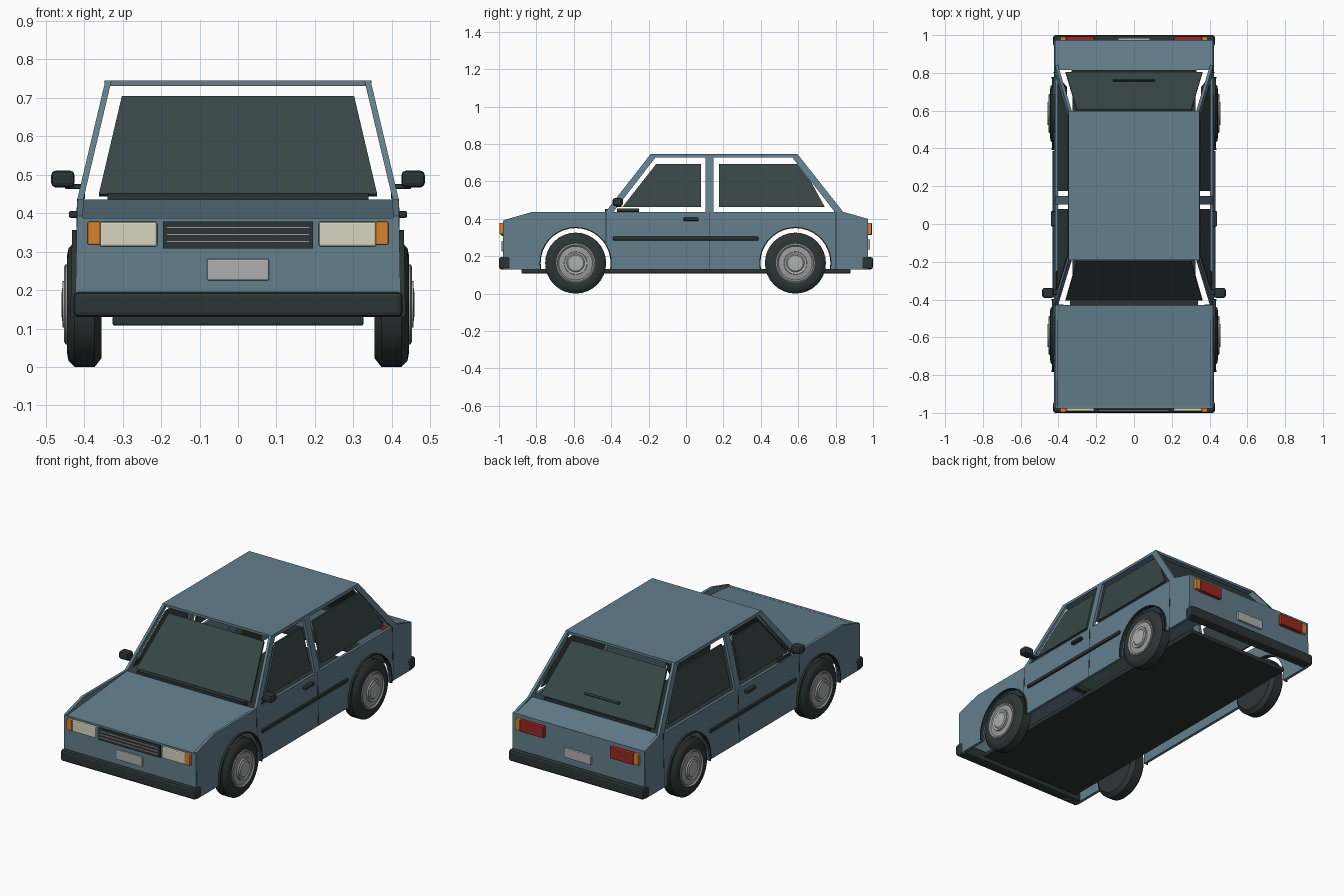
import bpy, bmesh, math
from mathutils import Vector

if "Cube" in bpy.data.objects:
    bpy.data.objects.remove(bpy.data.objects["Cube"])

def mat(name, r, g, b):
    m = bpy.data.materials.new(name)
    m.diffuse_color = (r, g, b, 1)
    m.use_nodes = True
    m.node_tree.nodes["Principled BSDF"].inputs["Base Color"].default_value = m.diffuse_color
    return m

BLUE = mat("blue grey paint", .125, .21, .265)
GLASS = mat("dark glass", .038, .062, .06)
BLACK = mat("black trim", .024, .036, .034)
RUBBER = mat("tyre rubber", .026, .036, .034)
STEEL = mat("wheel steel", .33, .33, .33)
SILVER = mat("silver", .42, .43, .43)
LAMP = mat("lamp cream", .68, .66, .52)
AMBER = mat("amber", .68, .22, .03)
RED = mat("red", .32, .02, .016)

def finish(name, bm, m, bevel=0, smooth=False):
    bmesh.ops.recalc_face_normals(bm, faces=bm.faces)
    me = bpy.data.meshes.new(name)
    bm.to_mesh(me)
    bm.free()
    me.materials.append(m)
    ob = bpy.data.objects.new(name, me)
    bpy.context.collection.objects.link(ob)
    if bevel:
        md = ob.modifiers.new("bevel", 'BEVEL')
        md.width, md.segments = bevel, 2
    if smooth:
        bpy.context.view_layer.objects.active = ob
        ob.select_set(True)
        bpy.ops.object.shade_smooth_by_angle(angle=math.radians(35))
        ob.select_set(False)
    return ob

def box(name, x, y, z, m, bevel=0):
    bm = bmesh.new()
    bmesh.ops.create_cube(bm, size=1)
    for v in bm.verts:
        v.co = [(a[0] + a[1]) / 2 + c * (a[1] - a[0]) for a, c in zip((x, y, z), v.co)]
    return finish(name, bm, m, bevel)

def slab(name, pts, offset, m):
    """Polygon given a thickness by an offset vector."""
    bm = bmesh.new()
    n = len(pts)
    a = [bm.verts.new(p) for p in pts]
    b = [bm.verts.new(Vector(p) + Vector(offset)) for p in pts]
    bm.faces.new(a)
    bm.faces.new(b[::-1])
    for i in range(n):
        bm.faces.new((a[i], a[(i + 1) % n], b[(i + 1) % n], b[i]))
    return finish(name, bm, m)

def lathe(name, prof, cx, cy, cz, side, m, n=32):
    """Profile of (x, radius) turned about the axle."""
    bm = bmesh.new()
    rings = []
    for x, r in prof:
        rings.append([bm.verts.new((side * (cx + x), cy + r * math.cos(t * math.tau / n),
                                    cz + r * math.sin(t * math.tau / n))) for t in range(n)])
    for p, q in zip(rings, rings[1:]):
        for i in range(n):
            bm.faces.new((p[i], p[(i + 1) % n], q[(i + 1) % n], q[i]))
    bm.faces.new(rings[0])
    bm.faces.new(rings[-1])
    return finish(name, bm, m, smooth=True)

BELT, ROOF, SILL, AXLE, ARCH = .437, .745, .13, .163, .19
WHEELS = (-.59, .585)

def flank(z):
    """Outer half width of the body at a height."""
    return .424 - .006 * (z - SILL) / .307 if z <= BELT else .418 - .073 * (z - BELT) / (ROOF - BELT)

def arch(cy, r, flip=False):
    a0 = math.asin((SILL - AXLE) / r)
    ts = [a0 + (math.pi - 2 * a0) * i / 20 for i in range(21)]
    pts = [(cy + r * math.cos(t), AXLE + r * math.sin(t)) for t in ts]
    return pts[::-1] if flip else pts

# Body side outline with wheel arches
side_outline = ([(-.975, SILL)] + arch(WHEELS[0], ARCH, True) + arch(WHEELS[1], ARCH, True) +
                [(.97, SILL), (.97, .40), (.84, BELT), (-.82, BELT), (-.975, .393)])

for s, tag in ((1, "right"), (-1, "left")):
    def on_side(name, yz, thick, m, out=0.0):
        slab(tag + "_" + name, [(s * (flank(z) + out), y, z) for y, z in yz], (-s * thick, 0, 0), m)

    on_side("body_side", side_outline, .016, BLUE)
    # Pillars
    on_side("front_pillar", [(-.43, BELT), (-.19, ROOF), (-.15, ROOF), (-.388, BELT)], .016, BLUE)
    on_side("middle_pillar", [(.103, BELT), (.103, .735), (.147, .735), (.147, BELT)], .016, BLUE)
    on_side("rear_pillar", [(.84, BELT), (.597, ROOF), (.555, ROOF), (.795, BELT)], .016, BLUE)
    on_side("roof_rail", [(-.19, ROOF), (.597, ROOF), (.585, .728), (-.2, .728)], .016, BLUE)
    # Side windows
    on_side("front_window", [(-.34, .463), (-.16, .692), (.08, .692), (.08, .463)], .01, GLASS, -.006)
    on_side("rear_window", [(.176, .463), (.176, .692), (.617, .692), (.742, .463)], .01, GLASS, -.006)
    # Door seams
    for i, y in enumerate((-.43, .122, .80)):
        lo = SILL if i == 1 else (.27 if i == 0 else SILL)
        on_side("seam_%d" % i, [(y, lo), (y, BELT), (y + .004, BELT), (y + .004, lo)], .003, BLACK, .001)
    # Arch lips
    for cy, end in zip(WHEELS, ("front", "rear")):
        ring = arch(cy, ARCH + .003) + arch(cy, ARCH - .003, True)
        on_side(end + "_arch_lip", ring, .02, BLACK, .012)

    def sx(a, b):
        return (min(s * a, s * b), max(s * a, s * b))

    # Rubbing strip, handle and mirror
    box(tag + "_rubbing_strip", sx(.415, .432), (-.39, .387), (.284, .304), BLACK, .004)
    box(tag + "_door_handle", sx(.415, .44), (-.013, .068), (.388, .406), BLACK, .005)
    box(tag + "_mirror_arm", sx(.395, .45), (-.375, -.345), (.463, .476), BLACK, .003)
    box(tag + "_mirror_base", sx(.398, .412), (-.37, -.25), (.437, .456), BLACK, .003)
    box(tag + "_mirror", sx(.425, .486), (-.392, -.338), (.467, .511), BLACK, .012)
    # Lamps
    box(tag + "_headlight", sx(.21, .36), (-.992, -.96), (.313, .378), LAMP, .006)
    box(tag + "_front_indicator", sx(.358, .391), (-.997, -.96), (.317, .378), AMBER, .004)
    box(tag + "_tail_light", sx(.21, .36), (.95, .994), (.313, .378), RED, .005)
    box(tag + "_rear_indicator", sx(.36, .391), (.95, .992), (.315, .378), AMBER, .004)
    # Wheels
    for cy, end in zip(WHEELS, ("front", "rear")):
        w = tag + "_" + end
        lathe(w + "_tyre", [(0, .10), (0, .14), (.018, AXLE), (.07, AXLE), (.086, .146), (.09, .125),
                            (.088, .103), (.078, .10)], .355, cy, AXLE, s, RUBBER)
        lathe(w + "_rim", [(.07, .104), (.094, .104), (.097, .098), (.09, .09), (.094, .064)],
              .355, cy, AXLE, s, STEEL)
        lathe(w + "_hub", [(.08, .064), (.102, .06), (.098, .048), (.103, .042), (.104, .02)],
              .355, cy, AXLE, s, SILVER)

# Outer panels
W = .412
slab("hood", [(-W, -.975, .386), (W, -.975, .386), (W, -.43, .436), (-W, -.43, .436)], (0, 0, -.014), BLUE)
slab("trunk_lid", [(-W, .97, .40), (W, .97, .40), (W, .815, .434), (-W, .815, .434)], (0, 0, -.014), BLUE)
box("front_panel", (-.418, .418), (-.978, -.96), (SILL, .388), BLUE)
box("rear_panel", (-.418, .418), (.955, .973), (SILL, .40), BLUE)
box("roof", (-.347, .347), (-.19, .597), (.731, ROOF), BLUE)
box("floor", (-.326, .326), (-.88, .88), (.108, .132), BLACK, .004)

# Windscreens and the cowls below them
slab("windscreen", [(-.362, -.405, .45), (.362, -.405, .45), (.302, -.197, .705), (-.302, -.197, .705)],
     (0, .008, -.006), GLASS)
slab("rear_screen", [(-.362, .805, .45), (.362, .805, .45), (.302, .605, .705), (-.302, .605, .705)],
     (0, -.008, -.006), GLASS)
box("front_cowl", (-.34, .34), (-.432, -.40), (.425, .452), BLACK)
box("rear_cowl", (-.33, .33), (.79, .815), (.425, .452), BLACK)
slab("rear_wiper", [(-.11, .768, .51), (.11, .768, .51), (.11, .76, .52), (-.11, .76, .52)],
     (0, -.006, -.005), BLACK)

# Bumpers
box("front_bumper", (-.428, .428), (-1, -.94), (.13, .195), BLACK, .012)
box("rear_bumper", (-.428, .428), (.94, 1), (.13, .195), BLACK, .012)

# Grille and number plates
box("grille", (-.195, .195), (-.986, -.96), (.308, .378), BLACK)
for i in range(3):
    z = .324 + i * .018
    box("grille_bar_%d" % i, (-.186, .186), (-.991, -.98), (z, z + .005), STEEL)
box("front_plate", (-.081, .081), (-.986, -.96), (.225, .281), SILVER, .004)
box("rear_plate", (-.085, .085), (.95, .985), (.235, .29), SILVER, .004)
